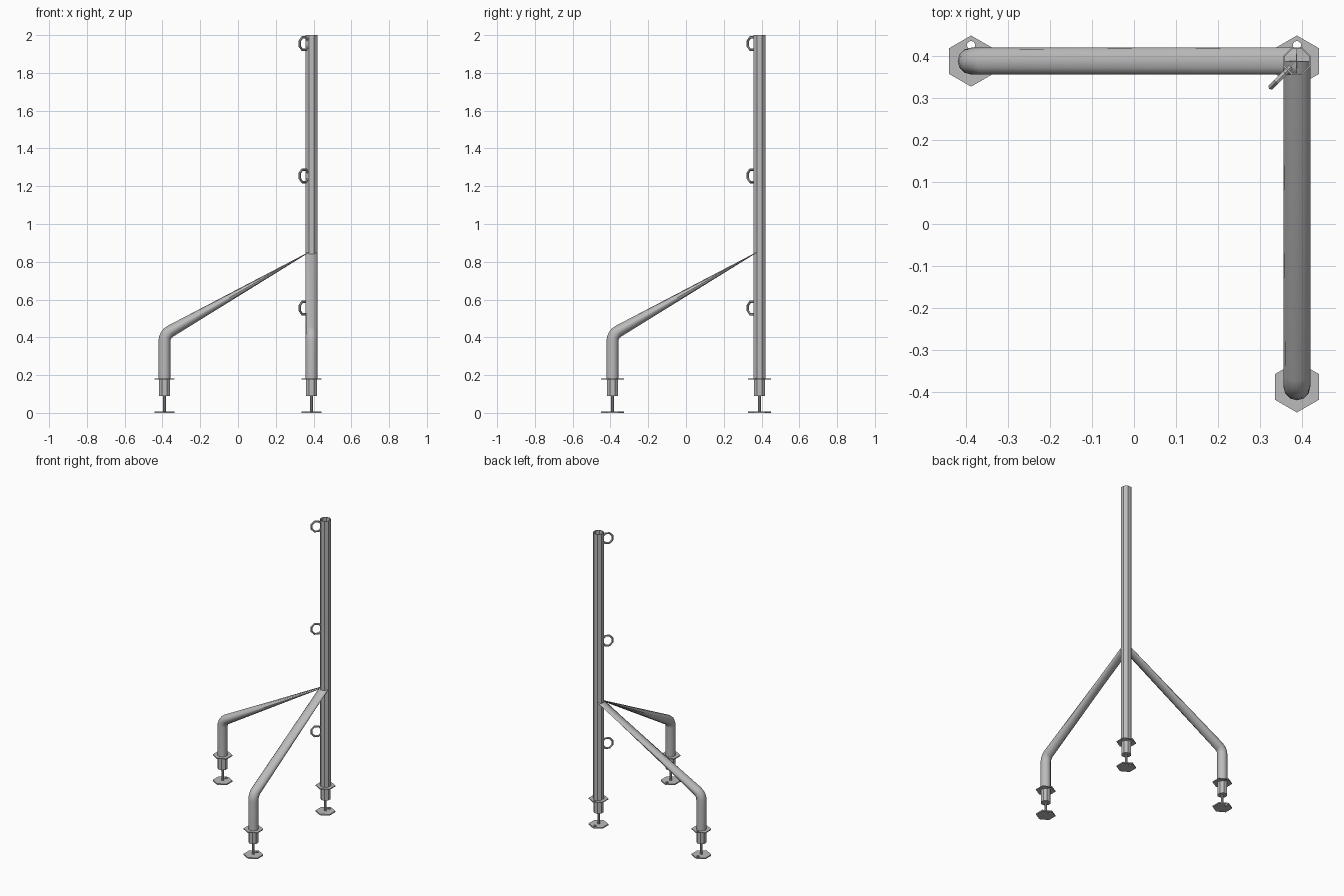
import bpy, bmesh, math
from mathutils import Matrix, Vector

if "Cube" in bpy.data.objects:
    bpy.data.objects.remove(bpy.data.objects["Cube"], do_unlink=True)

GREY = (0.5, 0.5, 0.5, 1)
steel = bpy.data.materials.new("grey_steel")
steel.use_nodes = True
steel.diffuse_color = GREY
steel.node_tree.nodes["Principled BSDF"].inputs["Base Color"].default_value = GREY

C = 0.389      # distance of each foot from the centre axes
R = 0.032      # tube radius


def finish(name, bm, angle=0):
    bmesh.ops.recalc_face_normals(bm, faces=bm.faces)
    mesh = bpy.data.meshes.new(name)
    bm.to_mesh(mesh)
    bm.free()
    mesh.materials.append(steel)
    obj = bpy.data.objects.new(name, mesh)
    bpy.context.collection.objects.link(obj)
    if angle:
        bpy.ops.object.select_all(action="DESELECT")
        obj.select_set(True)
        bpy.context.view_layer.objects.active = obj
        bpy.ops.object.shade_smooth_by_angle(angle=math.radians(angle))
    return obj


def ring_points(n, r, turn=0):
    return [Vector((r * math.cos(turn + math.tau * i / n),
                    r * math.sin(turn + math.tau * i / n), 0)) for i in range(n)]


def tube(name, x, y, z0, z1, r, sides, caps=True):
    bm = bmesh.new()
    bmesh.ops.create_cone(bm, cap_ends=caps, segments=sides, radius1=r, radius2=r,
                          depth=z1 - z0,
                          matrix=Matrix.Translation((x, y, (z0 + z1) / 2))
                          @ Matrix.Rotation(math.pi / sides, 4, "Z"))
    return finish(name, bm)


def plate(name, x, y, z0, thick):
    # hexagon with one small bolt hole towards the back
    bm = bmesh.new()
    edges = []
    for n, r, shift in ((6, 0.061, 0), (10, 0.01, 0.038)):
        vs = [bm.verts.new(p + Vector((x, y + shift, z0)))
              for p in ring_points(n, r, math.pi / 2)]
        edges += [bm.edges.new((vs[i], vs[i - 1])) for i in range(n)]
    bmesh.ops.triangle_fill(bm, edges=edges, use_beauty=True)
    out = bmesh.ops.extrude_face_region(bm, geom=bm.faces[:])
    top = [g for g in out["geom"] if isinstance(g, bmesh.types.BMVert)]
    bmesh.ops.translate(bm, verts=top, vec=(0, 0, thick))
    finish(name, bm)


def leg(name, base, direction):
    # sections: distance along, height, slope angle, half thickness
    rho = 0.06
    sections = [(0, 0.18, 90, R)]
    for i in range(5):
        a = math.radians(15 * i)
        sections.append((rho * (1 - math.cos(a)), 0.38 + rho * math.sin(a), 90 - 15 * i, R))
    sections.append((2 * C, 0.858, 30, 0.001))
    d, up = Vector(direction), Vector((0, 0, 1))
    side = d.cross(up)
    bm = bmesh.new()
    rings = []
    for s, z, slope, half in sections:
        a = math.radians(slope)
        normal = up * math.cos(a) - d * math.sin(a)
        centre = Vector(base) + d * s + up * z
        rings.append([bm.verts.new(centre + side * p.x + normal * p.y)
                      for p in (Vector((q.x, q.y * half / R)) for q in ring_points(12, R))])
    for lo, hi in zip(rings, rings[1:]):
        for i in range(12):
            bm.faces.new((lo[i - 1], lo[i], hi[i], hi[i - 1]))
    bm.faces.new(rings[0])
    bm.faces.new(rings[-1])
    finish(name, bm, 40)


# Adjustable feet
for label, x, y in (("post", C, C), ("right", -C, C), ("front", C, -C)):
    plate(label + "_foot_plate", x, y, 0, 0.008)
    tube(label + "_foot_stem", x, y, 0.008, 0.1, 0.008, 8)
    tube(label + "_foot_socket", x, y, 0.09, 0.178, R, 8)
    plate(label + "_foot_flange", x, y, 0.176, 0.006)

# Upright hollow post
post = tube("post", C, C, 0.18, 2.0, R / math.cos(math.pi / 8), 8, caps=False)
wall = post.modifiers.new("wall", "SOLIDIFY")
wall.thickness = 0.004
wall.offset = -1

# Bent legs flattened where they meet the post
leg("right_leg", (-C, C, 0), (1, 0, 0))
leg("front_leg", (C, -C, 0), (0, 1, 0))

# Octagonal rings on the inner corner of the post
for label, z in (("lower", 0.555), ("middle", 1.255), ("upper", 1.955)):
    bm = bmesh.new()
    loops = []
    for p in ring_points(8, 1, math.pi / 8):
        loop = []
        for q in ring_points(6, 0.007):
            rad = 0.036 + q.x
            out = 0.056 + rad * p.x * 0.95
            loop.append(bm.verts.new(Vector((-out, q.y, rad * p.y))))
        loops.append(loop)
    for k in range(8):
        for i in range(6):
            bm.faces.new((loops[k - 1][i - 1], loops[k - 1][i], loops[k][i], loops[k][i - 1]))
    bm.transform(Matrix.Translation((C, C, z)) @ Matrix.Rotation(math.pi / 4, 4, "Z"))
    finish(label + "_ring", bm)
